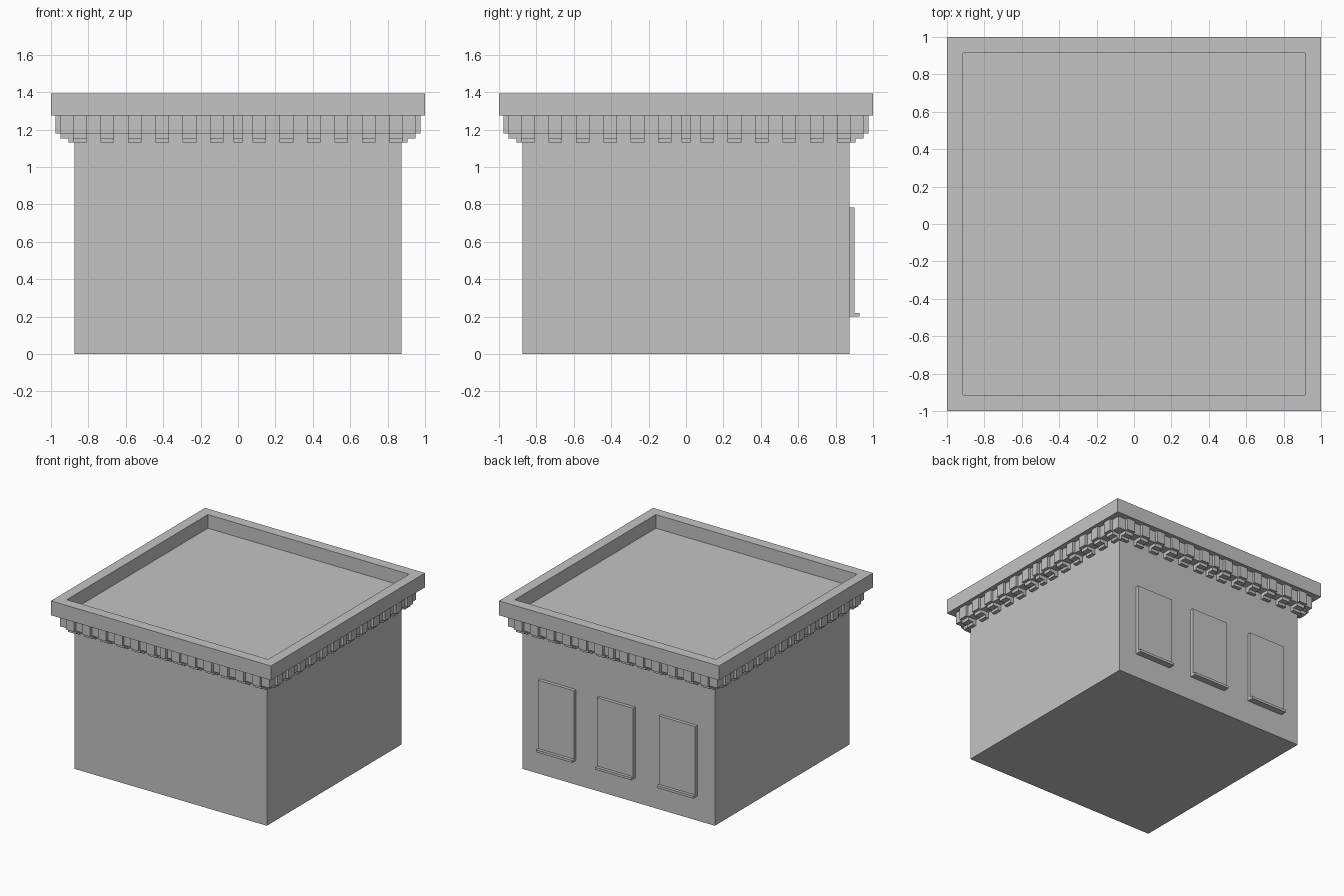
import bpy, bmesh, math
from mathutils import Matrix, Vector

default = bpy.data.objects.get("Cube")
if default:
    bpy.data.objects.remove(default, do_unlink=True)

# Single stone colour
STONE = (0.55, 0.55, 0.55, 1.0)
stone = bpy.data.materials.new("grey_stone")
stone.use_nodes = True
stone.diffuse_color = STONE
stone.node_tree.nodes["Principled BSDF"].inputs["Base Color"].default_value = STONE


def finish(bm, name):
    bmesh.ops.recalc_face_normals(bm, faces=bm.faces)
    mesh = bpy.data.meshes.new(name)
    bm.to_mesh(mesh)
    bm.free()
    mesh.materials.append(stone)
    obj = bpy.data.objects.new(name, mesh)
    bpy.context.collection.objects.link(obj)
    return obj


def box_mesh(low, high):
    low, high = Vector(low), Vector(high)
    bm = bmesh.new()
    bmesh.ops.create_cube(bm, size=1)
    bmesh.ops.scale(bm, vec=high - low, verts=bm.verts)
    bmesh.ops.translate(bm, vec=(low + high) / 2, verts=bm.verts)
    return bm


WALL, BAND = 0.875, 0.952
BAND_LOW, ROOF, TOP = 1.18, 1.276, 1.394

# Walls and the plain band under the roof edge
finish(box_mesh((-WALL, -WALL, 0), (WALL, WALL, ROOF)), "walls")
finish(box_mesh((-BAND, -BAND, BAND_LOW), (BAND, BAND, ROOF)), "frieze_band")

# Roof slab with a sunken deck inside the parapet
bm = box_mesh((-1, -1, ROOF), (1, 1, TOP))
deck = max(bm.faces, key=lambda f: f.calc_center_median().z)
bmesh.ops.inset_region(bm, faces=[deck], thickness=0.12)
rim = bmesh.ops.extrude_discrete_faces(bm, faces=[deck])["faces"][0]
bmesh.ops.translate(bm, vec=(0, 0, 1.282 - TOP), verts=rim.verts)
finish(bm, "parapet_roof")

# Stepped bracket profile: distance outward, height
PROFILE = [(0.86, ROOF), (0.975, ROOF), (0.975, BAND_LOW), (0.95, BAND_LOW),
           (0.95, 1.153), (0.905, 1.153), (0.905, 1.131), (0.86, 1.131)]


def add_bracket(bm, center, width, turn):
    verts = [bm.verts.new((center - width / 2, -d, z)) for d, z in PROFILE]
    face = bm.faces.new(verts)
    ext = bmesh.ops.extrude_face_region(bm, geom=[face])["geom"]
    new = [v for v in ext if isinstance(v, bmesh.types.BMVert)]
    bmesh.ops.translate(bm, vec=(width, 0, 0), verts=new)
    bmesh.ops.rotate(bm, cent=(0, 0, 0), matrix=turn, verts=verts + new)


# Bracket rows on all four sides, with a narrow one in each middle
for i, side in enumerate(("front", "left", "back", "right")):
    turn = Matrix.Rotation(i * math.pi / 2, 3, "Z")
    bm = bmesh.new()
    add_bracket(bm, 0, 0.05, turn)
    for n in range(6):
        for sign in (-1, 1):
            add_bracket(bm, sign * (0.113 + 0.1463 * n), 0.073, turn)
    finish(bm, side + "_brackets")

# Raised window panels with sills on the back wall
for name, x in (("left", 0.55), ("middle", 0.013), ("right", -0.55)):
    a, b = x - 0.165, x + 0.165
    finish(box_mesh((a, WALL - 0.02, 0.2), (b, 0.902, 0.782)), name + "_window_panel")
    finish(box_mesh((a, WALL - 0.01, 0.2), (b, 0.927, 0.22)), name + "_window_sill")
